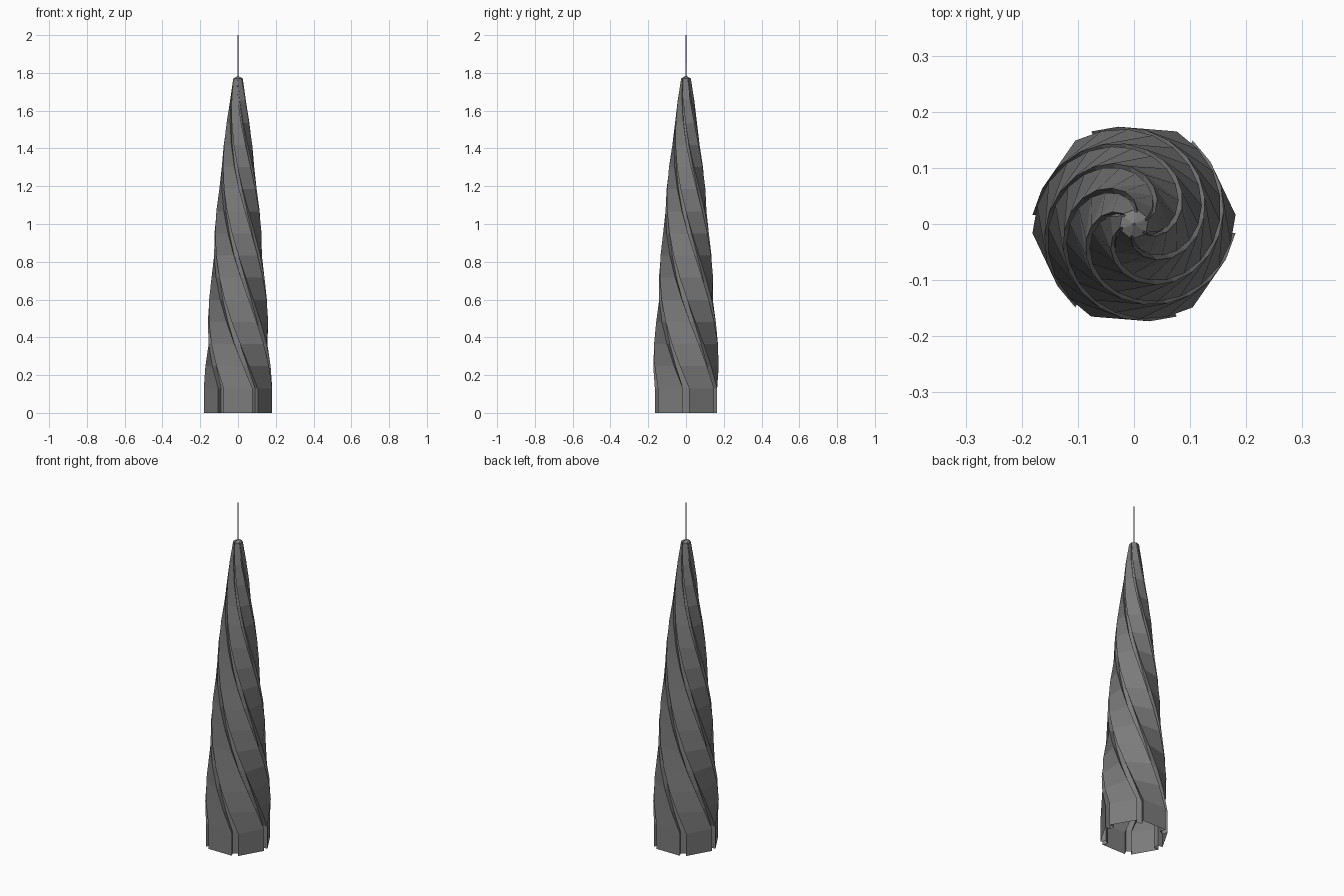
import bpy, bmesh
from math import cos, sin, radians, tau
from mathutils import Vector, Matrix

if "Cube" in bpy.data.objects:
    bpy.data.objects.remove(bpy.data.objects["Cube"])

# (height, corner radius) profile of the tower
PROFILE = [(0, .181), (.13, .181), (.36, .169), (.58, .154), (.80, .137),
           (1.02, .119), (1.25, .096), (1.47, .069), (1.62, .049), (1.77, .026)]
TWIST_PER_UNIT = -134
BASE_TOP = .13


def radius_at(z):
    for (z0, r0), (z1, r1) in zip(PROFILE, PROFILE[1:]):
        if z <= z1:
            return r0 + (r1 - r0) * (z - z0) / (z1 - z0)
    return PROFILE[-1][1]


def section(z):
    """Hexagon with a square groove cut in each corner, turned by height."""
    r = radius_at(z)
    turn = radians(TWIST_PER_UNIT * max(0, z - BASE_TOP))
    half, depth = .09 * r, .17 * r
    pts = []
    for k in range(6):
        rot = Matrix.Rotation(turn + k * tau / 6, 3, 'Z')
        for x, y in ((r, -half), (r - depth, -half), (r - depth, half), (r, half)):
            pts.append(rot @ Vector((x, y, 0)) + Vector((0, 0, z)))
    return pts


def finish(name, bm, material=None):
    bmesh.ops.recalc_face_normals(bm, faces=bm.faces)
    mesh = bpy.data.meshes.new(name)
    bm.to_mesh(mesh)
    bm.free()
    if material:
        mesh.materials.append(material)
    bpy.context.collection.objects.link(bpy.data.objects.new(name, mesh))


dark = bpy.data.materials.new("dark_cladding")
dark.diffuse_color = (.2, .2, .2, 1)
dark.use_nodes = True
dark.node_tree.nodes["Principled BSDF"].inputs["Base Color"].default_value = dark.diffuse_color

# Twisted shell, open underneath, straight at the base
bm = bmesh.new()
steps = 14
heights = [0] + [BASE_TOP + (1.77 - BASE_TOP) * i / steps for i in range(steps + 1)]
rings = [[bm.verts.new(p) for p in section(z)] for z in heights]
for a, b in zip(rings, rings[1:]):
    for i in range(len(a)):
        j = (i + 1) % len(a)
        bm.faces.new((a[i], a[j], b[j], b[i]))

# Shallow pointed cap
tip = bm.verts.new((0, 0, 1.785))
for i, v in enumerate(rings[-1]):
    bm.faces.new((v, rings[-1][(i + 1) % len(rings[-1])], tip))
finish("twisted_tower", bm, dark)

# Thin mast
bm = bmesh.new()
bmesh.ops.create_cone(bm, cap_ends=True, segments=6, radius1=.003, radius2=.002,
                      depth=.23, matrix=Matrix.Translation((0, 0, 1.885)))
finish("mast", bm, dark)
